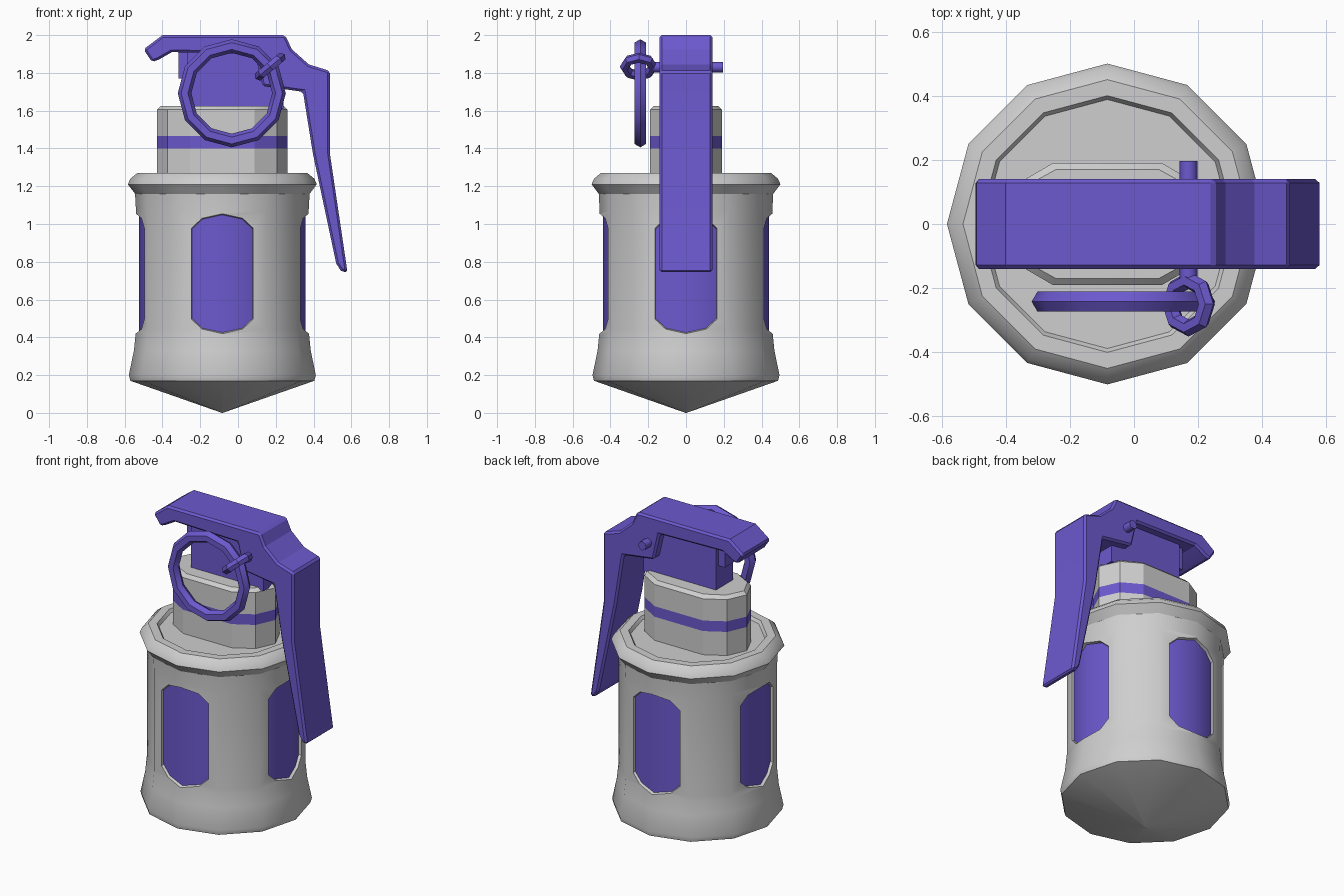
import bpy, bmesh, math
from mathutils import Vector, Matrix

if "Cube" in bpy.data.objects:
    bpy.data.objects.remove(bpy.data.objects["Cube"])

CX = -0.083  # axis of the body


def material(name, rgb):
    m = bpy.data.materials.new(name)
    m.diffuse_color = (*rgb, 1)
    m.use_nodes = True
    m.node_tree.nodes["Principled BSDF"].inputs["Base Color"].default_value = m.diffuse_color
    return m


GREY = material("light_grey", (0.62, 0.62, 0.62))
PURPLE = material("purple", (0.15, 0.10, 0.62))


def activate(ob):
    bpy.ops.object.select_all(action='DESELECT')
    ob.select_set(True)
    bpy.context.view_layer.objects.active = ob


def smooth(ob, angle):
    activate(ob)
    bpy.ops.object.shade_smooth_by_angle(angle=math.radians(angle))


def add_loft(bm, loops):
    """Bridge equal-length loops of points and cap both ends."""
    rows = [[bm.verts.new(p) for p in loop] for loop in loops]
    n = len(rows[0])
    for a, b in zip(rows, rows[1:]):
        for i in range(n):
            j = (i + 1) % n
            bm.faces.new((a[i], a[j], b[j], b[i]))
    bm.faces.new(rows[0])
    bm.faces.new(rows[-1])


def finish(bm, name, *mats):
    bmesh.ops.remove_doubles(bm, verts=bm.verts, dist=1e-5)
    bmesh.ops.recalc_face_normals(bm, faces=bm.faces)
    me = bpy.data.meshes.new(name)
    bm.to_mesh(me)
    bm.free()
    ob = bpy.data.objects.new(name, me)
    bpy.context.collection.objects.link(ob)
    for m in mats:
        me.materials.append(m)
    return ob


def loft(name, loops, *mats):
    bm = bmesh.new()
    add_loft(bm, loops)
    return finish(bm, name, *mats)


def ring12(r, z):
    return [(CX + r * math.cos(k * math.pi / 6), r * math.sin(k * math.pi / 6), z)
            for k in range(12)]


def bevel(ob, width, angle=20):
    m = ob.modifiers.new("bevel", 'BEVEL')
    m.width = width
    m.segments = 1
    m.limit_method = 'ANGLE'
    m.angle_limit = math.radians(angle)
    activate(ob)
    bpy.ops.object.modifier_apply(modifier=m.name)


# Twelve-sided body shell with flared ends and a shallow pointed base
profile = [(0.002, 0.0), (0.487, 0.17), (0.495, 0.2), (0.468, 0.33), (0.46, 0.41),
           (0.457, 0.44), (0.457, 1.07), (0.462, 1.16), (0.5, 1.21), (0.487, 1.24),
           (0.45, 1.27), (0.4, 1.27), (0.388, 1.25)]
body = loft("body", [ring12(r, z) for r, z in profile], GREY)

# Four tapered window cuts around the body
half = [(0.17, 0.25), (0.11, 0.3), (0, 0.315), (-0.11, 0.3), (-0.17, 0.25)]
outline = half + [(-u, -v) for u, v in half]
bm = bmesh.new()
for k in range(4):
    turn = Matrix.Rotation(k * math.pi / 2, 3, 'Z')
    add_loft(bm, [[turn @ Vector((d, u * s, v * s)) + Vector((CX, 0, 0.737))
                   for u, v in outline] for d, s in ((0.36, 0.91), (0.6, 1.15))])
cutter = finish(bm, "window_cutter", GREY)
cutter.hide_render = True
cut = body.modifiers.new("windows", 'BOOLEAN')
cut.operation = 'DIFFERENCE'
cut.solver = 'EXACT'
cut.object = cutter
activate(body)
bpy.ops.object.modifier_apply(modifier=cut.name)
bpy.data.objects.remove(cutter)
smooth(body, 32)

# Purple core showing through the windows
core = loft("window_core", [ring12(0.44, 0.38), ring12(0.44, 1.1)], PURPLE)
smooth(core, 32)

# Flattened neck with a painted stripe
quarter = [(0.345, 0.0), (0.29, 0.12), (0.17, 0.19)]
neck_plan = quarter + [(-x, y) for x, y in quarter[::-1]]
neck_plan += [(-x, -y) for x, y in quarter[1:]] + [(x, -y) for x, y in quarter[:0:-1]]
levels = [(1.22, 0), (1.40, 0), (1.467, 0), (1.605, 0), (1.625, 0.02)]
neck = loft("neck", [[(CX + x * (1 - i / 0.345), y * (1 - i / 0.19), z)
                      for x, y in neck_plan] for z, i in levels], GREY, PURPLE)
for f in neck.data.polygons:
    if 1.41 < f.center.z < 1.46:
        f.material_index = 1
smooth(neck, 25)


def extrude_y(name, pts, hy):
    return loft(name, [[(x, y, z) for x, z in pts] for y in (-hy, hy)], PURPLE)


# Fuze block between neck and lever, with a wider head
extrude_y("fuze_block", [(-0.27, 1.61), (0.24, 1.61), (0.24, 1.93), (-0.27, 1.93)], 0.085)
extrude_y("fuze_head", [(-0.315, 1.77), (-0.2, 1.77), (-0.2, 1.93), (-0.315, 1.93)], 0.06)

# Safety lever: hooked top plate, shoulder and long handle
lever_profile = [(-0.40, 2.0), (0.25, 2.0), (0.285, 1.925), (0.375, 1.845), (0.487, 1.81),
                 (0.487, 1.37), (0.58, 0.742), (0.545, 0.752), (0.52, 0.79), (0.397, 1.37),
                 (0.344, 1.70), (0.13, 1.73), (0.09, 1.90), (-0.35, 1.91), (-0.42, 1.87),
                 (-0.455, 1.857), (-0.50, 1.925)]
lever = extrude_y("safety_lever", lever_profile, 0.14)
bevel(lever, 0.012, 60)
smooth(lever, 15)

# Pin through the lever
bpy.ops.mesh.primitive_cylinder_add(vertices=8, radius=0.028, depth=0.37,
                                    location=(0.17, 0.012, 1.83),
                                    rotation=(math.pi / 2, 0, 0))
pin = bpy.context.object
pin.name = "pin"
pin.data.materials.append(PURPLE)
smooth(pin, 50)


def torus(name, loc, rot, major, minor, n, m):
    bpy.ops.mesh.primitive_torus_add(location=loc, rotation=rot, major_radius=major,
                                     minor_radius=minor, major_segments=n, minor_segments=m)
    ob = bpy.context.object
    ob.name = name
    ob.data.materials.append(PURPLE)
    smooth(ob, 35)


# Pull ring and the small loop that links it to the pin
torus("pull_ring", (-0.033, -0.242, 1.692), (math.pi / 2, 0, 0), 0.25, 0.036, 12, 6)
torus("pin_loop", (0.17, -0.25, 1.833), (0, math.radians(-40), 0), 0.074, 0.027, 8, 6)
